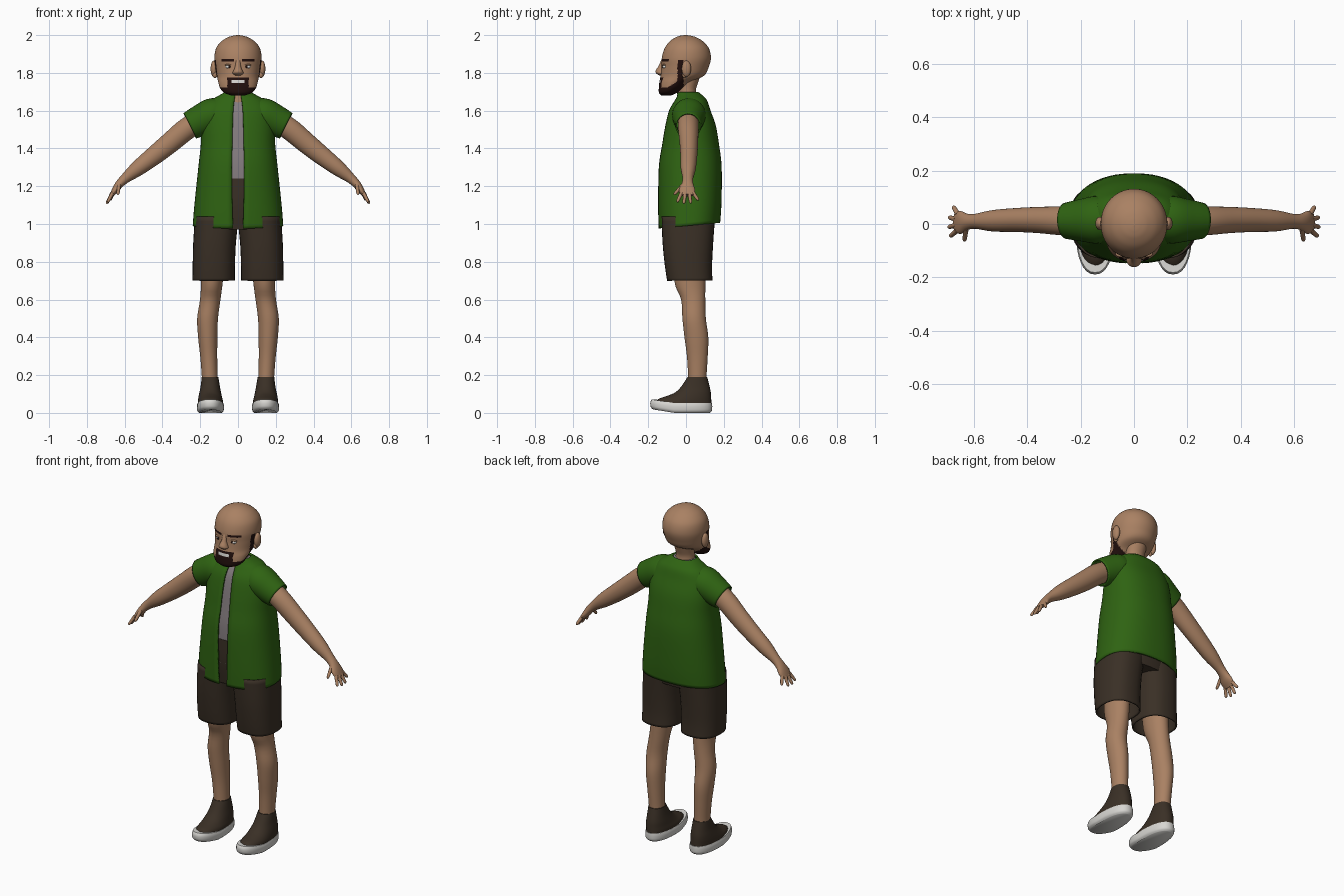
import bpy, bmesh, math
from mathutils import Vector

cube = bpy.data.objects.get("Cube")
if cube:
    bpy.data.objects.remove(cube)


def material(name, r, g, b):
    m = bpy.data.materials.new(name)
    m.use_nodes = True
    m.diffuse_color = (r, g, b, 1)
    bsdf = next(n for n in m.node_tree.nodes if n.type == 'BSDF_PRINCIPLED')
    bsdf.inputs["Base Color"].default_value = (r, g, b, 1)
    bsdf.inputs["Roughness"].default_value = 0.8
    return m


SKIN = material("skin", 0.40, 0.22, 0.125)
GREEN = material("shirt green", 0.028, 0.125, 0.006)
BROWN = material("dark brown cloth", 0.042, 0.029, 0.019)
GRAY = material("undershirt gray", 0.23, 0.20, 0.21)
WHITE = material("off white", 0.68, 0.67, 0.64)
HAIR = material("dark hair", 0.016, 0.005, 0.004)


def spline(keys, steps):
    """Catmull-Rom interpolation of the key rings."""
    pts = [keys[0]] + list(keys) + [keys[-1]]
    out = []
    for a, b, c, d in zip(pts, pts[1:], pts[2:], pts[3:]):
        for k in range(steps):
            t = k / steps
            out.append([q + 0.5 * t * (r - p + t * (2 * p - 5 * q + 4 * r - s
                        + t * (3 * (q - r) + s - p)))
                        for p, q, r, s in zip(a, b, c, d)])
    return out + [list(keys[-1])]


def power(v, p):
    return math.copysign(abs(v) ** p, v)


def finish(name, bm, mats, mirror=False, thick=0):
    bmesh.ops.recalc_face_normals(bm, faces=bm.faces)
    mesh = bpy.data.meshes.new(name)
    bm.to_mesh(mesh)
    bm.free()
    for m in mats:
        mesh.materials.append(m)
    ob = bpy.data.objects.new(name, mesh)
    bpy.context.collection.objects.link(ob)
    bpy.ops.object.select_all(action='DESELECT')
    ob.select_set(True)
    bpy.context.view_layer.objects.active = ob
    bpy.ops.object.shade_smooth_by_angle(angle=math.radians(50))
    if thick:
        mod = ob.modifiers.new("thickness", 'SOLIDIFY')
        mod.thickness, mod.offset = thick, 0
    if mirror:
        ob.modifiers.new("mirror", 'MIRROR').use_mirror_merge = False
    return ob


def loft(name, keys, mats, seg=32, steps=4, p=1.0, tilt=False, caps=True,
         thick=0, mirror=False, tweak=None, paint=None):
    """Skin through rings (x, y, z, width radius, depth radius, front gap)."""
    rings = spline(keys, steps)
    bm = bmesh.new()
    rows = []
    for i, r in enumerate(rings):
        c = Vector(r[:3])
        side, back = Vector((1, 0, 0)), Vector((0, 1, 0))
        if tilt:
            t = Vector(rings[min(i + 1, len(rings) - 1)][:3]) - Vector(rings[max(i - 1, 0)][:3])
            side = back.cross(t).normalized()
            back = t.cross(side).normalized()
        gap = len(r) > 5
        a0 = math.asin((r[5] / r[3]) ** (1 / p)) if gap else 0
        row = []
        for k in range(seg):
            a = a0 + (2 * math.pi - 2 * a0) * k / (seg - 1 if gap else seg)
            co = c + side * r[3] * power(math.sin(a), p) - back * r[4] * power(math.cos(a), p)
            row.append(bm.verts.new(tweak(co) if tweak else co))
        rows.append(row)
    for lo, hi in zip(rows, rows[1:]):
        for k in range(seg - 1 if gap else seg):
            n = (k + 1) % seg
            bm.faces.new((lo[k], lo[n], hi[n], hi[k]))
    if caps:
        bm.faces.new(rows[0])
        bm.faces.new(rows[-1])
    if paint:
        for f in bm.faces:
            f.material_index = paint(f.calc_center_median())
    return finish(name, bm, mats, mirror, thick)


def ball(name, centre, radii, mat):
    bm = bmesh.new()
    bmesh.ops.create_uvsphere(bm, u_segments=20, v_segments=14, radius=1)
    for v in bm.verts:
        v.co = Vector(centre) + Vector(a * b for a, b in zip(v.co, radii))
    return finish(name, bm, [mat], mirror=True)


# Open shirt body with a front gap and a slightly raised back hem
torso = [(0, .018, .99, .235, .158, .026), (0, .02, 1.1, .226, .163, .03),
         (0, .022, 1.3, .205, .162, .033), (0, .024, 1.42, .192, .146, .03),
         (0, .024, 1.52, .188, .129, .028), (0, .02, 1.6, .175, .105, .025),
         (0, .026, 1.65, .14, .082, .02), (0, .022, 1.675, .1, .065, .016),
         (0, .01, 1.695, .065, .052, .013)]
loft("shirt_body", torso, [GREEN], seg=56, p=.85, caps=False, thick=.01,
     tweak=lambda c: c + Vector((0, 0, .09 * c.y * max(0, 1.3 - c.z) / .3)))
loft("shirt_sleeves", [(.06, .018, 1.605, .06, .06), (.13, .016, 1.58, .084, .085),
                       (.2, .014, 1.547, .079, .075), (.2545, .012, 1.52, .071, .064)],
     [GREEN], tilt=True, caps=False, thick=.008, mirror=True)

# Undershirt and shorts waist seen in the gap
loft("undershirt", [(0, r[1], r[2], r[3] * .93, r[4] - .014) for r in torso[1:]],
     [GRAY], seg=40, p=.85)
loft("shorts_waist", [(0, .015, .97, .19, .125), (0, .018, 1.1, .2, .147),
                      (0, .022, 1.24, .195, .152)], [BROWN], seg=40, p=.85)
loft("shorts_legs", [(.129, .02, .70, .108, .116), (.128, .013, .78, .108, .121),
                     (.124, .01, .9, .109, .13), (.112, .012, 1.04, .112, .138)],
     [BROWN], p=.82, caps=False, thick=.008, mirror=True)

# Bare legs
loft("legs", [(.13, .015, .92, .07, .085), (.138, .02, .7, .058, .082),
              (.147, .038, .6, .054, .064), (.161, .043, .5, .055, .062),
              (.16, .055, .4, .051, .063), (.155, .06, .3, .045, .055),
              (.15, .06, .2, .042, .049), (.148, .06, .14, .042, .048)],
     [SKIN], mirror=True)


# Shoes with lifted toes
def toe_lift(c):
    return c + Vector((0, 0, .16 * max(0, -c.y - .06)))


loft("shoe_soles", [(.146, -.025, 0, .06, .15), (.146, -.025, .012, .07, .162),
                    (.146, -.025, .035, .072, .164), (.146, -.022, .052, .068, .16)],
     [WHITE], p=.88, mirror=True, tweak=toe_lift)
loft("shoe_uppers", [(.146, -.014, .045, .067, .149), (.146, -.002, .065, .066, .136),
                     (.147, .018, .085, .062, .115), (.147, .038, .11, .057, .093),
                     (.147, .05, .14, .051, .075), (.148, .06, .19, .044, .052)],
     [BROWN], p=.92, mirror=True, tweak=toe_lift)

# Arms and hands
loft("arms", [(.18, .012, 1.56, .055, .054), (.27, .012, 1.505, .058, .054),
              (.36, .015, 1.43, .055, .049), (.44, .015, 1.365, .05, .045),
              (.53, .012, 1.295, .041, .04), (.595, .01, 1.243, .027, .028),
              (.627, .008, 1.212, .022, .031), (.65, .006, 1.18, .018, .043),
              (.67, .006, 1.152, .01, .037)], [SKIN], tilt=True, mirror=True)
fingers = {"index": ((.664, -.024, 1.165), (.69, -.047, 1.115)),
           "middle": ((.667, -.004, 1.162), (.696, -.012, 1.107)),
           "ring": ((.667, .018, 1.162), (.694, .025, 1.109)),
           "little": ((.66, .036, 1.168), (.678, .066, 1.125)),
           "thumb": ((.63, -.018, 1.205), (.636, -.064, 1.155))}
for label, (a, b) in fingers.items():
    a, b = Vector(a), Vector(b)
    loft(label + "_fingers",
         [(*a.lerp(b, t), r, r) for t, r in ((0, .010), (.5, .009), (.88, .0075), (1, .002))],
         [SKIN], seg=12, tilt=True, mirror=True)


# Head with beard, brows and teeth painted by region
def face_paint(c):
    x, y, z = abs(c.x), c.y, c.z
    if y < -.05 and x < .036 and 1.745 < z < 1.762:
        return 2
    goatee = y < -.08 and x < .056 and z < 1.777
    jaw = y < -.012 and z < 1.722 + .6 * max(0, y + .1)
    sideburn = -.045 < y < -.012 and 1.74 < z < 1.865
    brow = y < -.05 and .018 < x < .086 and 1.858 < z < 1.877 - .08 * abs(x - .04)
    return 1 if goatee or jaw or sideburn or brow else 0


loft("head", [(0, -.105, 1.68, .035, .025), (0, -.095, 1.695, .074, .048),
              (0, -.078, 1.72, .095, .066), (0, -.058, 1.75, .104, .083),
              (0, -.02, 1.785, .112, .115), (0, -.005, 1.83, .12, .125),
              (0, .002, 1.88, .125, .13), (0, .004, 1.93, .116, .117),
              (0, .002, 1.966, .089, .089), (0, 0, 1.988, .054, .055),
              (0, -.002, 1.997, .026, .027), (0, -.004, 2, .003, .003)],
     [SKIN, HAIR, WHITE], seg=112, steps=8, paint=face_paint)
loft("neck", [(0, .012, 1.62, .066, .06), (0, .006, 1.7, .054, .047),
              (0, .012, 1.75, .056, .052), (0, .02, 1.82, .07, .07)], [SKIN])
loft("nose", [(0, -.128, 1.785, .012, .01), (0, -.134, 1.798, .028, .024),
              (0, -.136, 1.812, .024, .025), (0, -.13, 1.835, .015, .016),
              (0, -.122, 1.87, .012, .008)], [SKIN], seg=20)
ball("ears", (.128, .002, 1.822), (.017, .025, .043), SKIN)
ball("ear_lobes", (.122, -.008, 1.79), (.012, .013, .018), SKIN)
ball("eyes", (.048, -.112, 1.832), (.019, .0115, .009), WHITE)
ball("pupils", (.046, -.1195, 1.832), (.0065, .006, .0075), HAIR)
ball("upper_eyelids", (.048, -.112, 1.842), (.022, .013, .005), SKIN)
